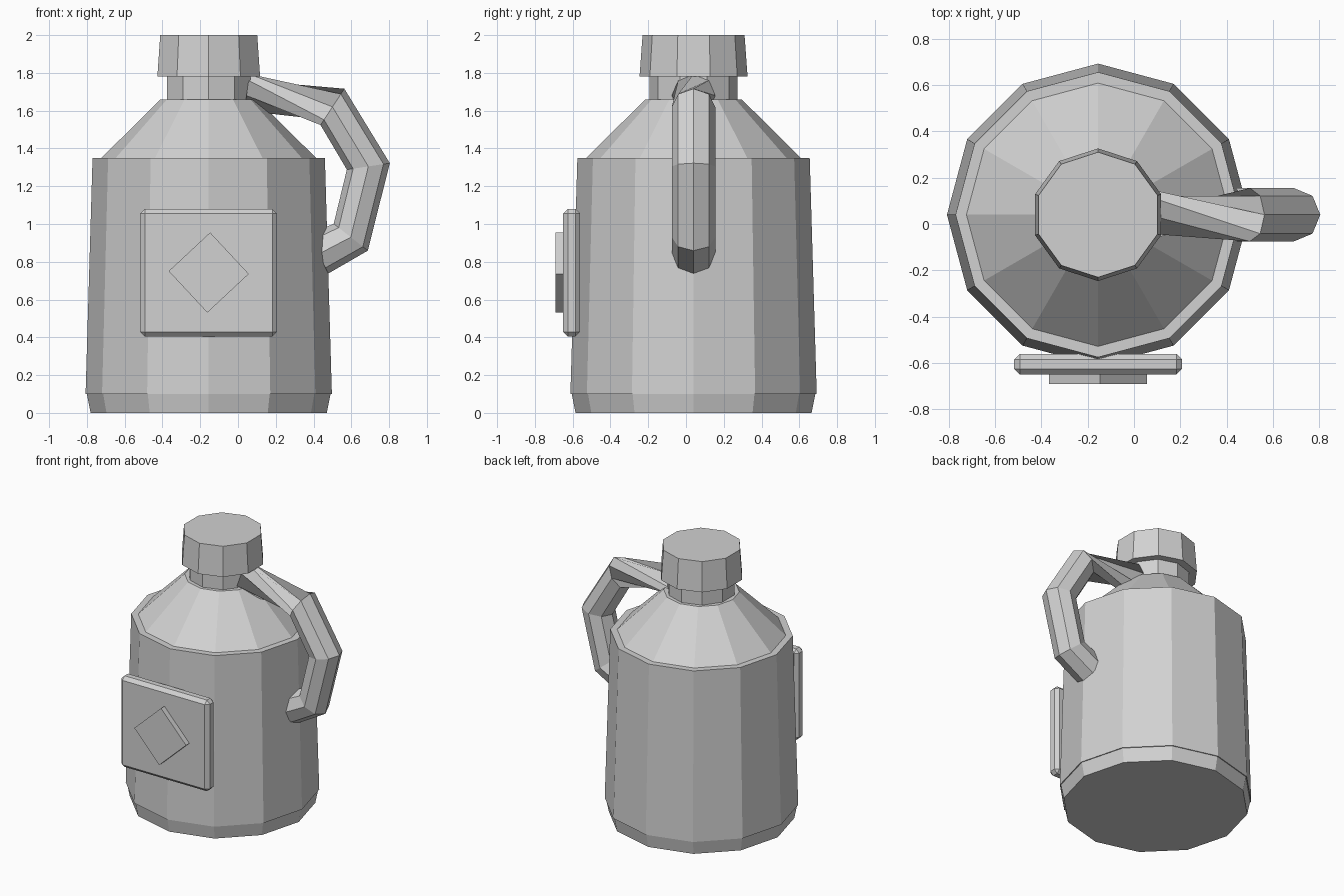
import bpy, bmesh
from math import sin, cos, pi, radians
from mathutils import Vector

cube = bpy.data.objects.get("Cube")
if cube:
    bpy.data.objects.remove(cube, do_unlink=True)

CX, CY = -0.155, 0.04   # axis of the jug

grey = bpy.data.materials.new("plain_grey")
grey.use_nodes = True
COLOR = (0.64, 0.64, 0.64, 1)
grey.diffuse_color = COLOR
grey.node_tree.nodes["Principled BSDF"].inputs["Base Color"].default_value = COLOR


def finish(name, bm):
    bmesh.ops.recalc_face_normals(bm, faces=bm.faces[:])
    mesh = bpy.data.meshes.new(name)
    bm.to_mesh(mesh)
    bm.free()
    mesh.materials.append(grey)
    obj = bpy.data.objects.new(name, mesh)
    bpy.context.collection.objects.link(obj)
    return obj


def loft(name, rings):
    """Skin a list of equally sized point rings and cap both ends."""
    bm = bmesh.new()
    loops = [[bm.verts.new(p) for p in ring] for ring in rings]
    n = len(loops[0])
    for a, b in zip(loops, loops[1:]):
        for i in range(n):
            j = (i + 1) % n
            bm.faces.new((a[i], a[j], b[j], b[i]))
    bm.faces.new(loops[0])
    bm.faces.new(loops[-1])
    return finish(name, bm)


def turned(name, sides, profile, start=pi / 2):
    """Faceted solid of revolution from (radius, height) pairs."""
    angles = [start + 2 * pi * i / sides for i in range(sides)]
    return loft(name, [[(CX + r * cos(a), CY + r * sin(a), z) for a in angles]
                       for r, z in profile])


def box(name, centre, size, turn=0, bevel=0):
    bm = bmesh.new()
    bmesh.ops.create_cube(bm, size=1)
    bmesh.ops.scale(bm, vec=size, verts=bm.verts)
    obj = finish(name, bm)
    obj.location = centre
    obj.rotation_euler.y = turn
    if bevel:
        mod = obj.modifiers.new("chamfer", 'BEVEL')
        mod.width = bevel
        mod.segments = 1
    return obj


# Jug from bottom to top
turned("base", 12, [(0.625, 0), (0.645, 0.1)])
turned("body", 12, [(0.652, 0.1), (0.615, 1.35)])
turned("shoulder", 12, [(0.568, 1.35), (0.255, 1.66)])
turned("neck", 10, [(0.232, 1.62), (0.232, 1.79)])
turned("cap", 10, [(0.286, 1.78), (0.27, 2.0)])

# Label plate with raised diamond
box("label_plate", (CX, -0.605, 0.742), (0.725, 0.09, 0.675), bevel=0.025)
box("label_diamond", (CX, -0.66, 0.743), (0.3, 0.06, 0.3), turn=radians(47))

# Eight-sided handle swept along a bent path, twisted where it meets the neck
path = [Vector((x, CY, z)) for x, z in
        ((0.045, 1.68), (0.50, 1.62), (0.69, 1.305), (0.597, 0.93), (0.425, 0.84))]
side = Vector((0, 1, 0))
rings = []
for i, p in enumerate(path):
    ahead = (path[min(i + 1, len(path) - 1)] - p).normalized()
    behind = (p - path[max(i - 1, 0)]).normalized()
    out = side.cross(-(ahead + behind)).normalized()
    twist = pi / 2 if i == 0 else 0
    rings.append([p + 0.115 * (out * cos(a) + side * sin(a))
                  for a in (twist + k * pi / 4 for k in range(8))])
loft("handle", rings)
